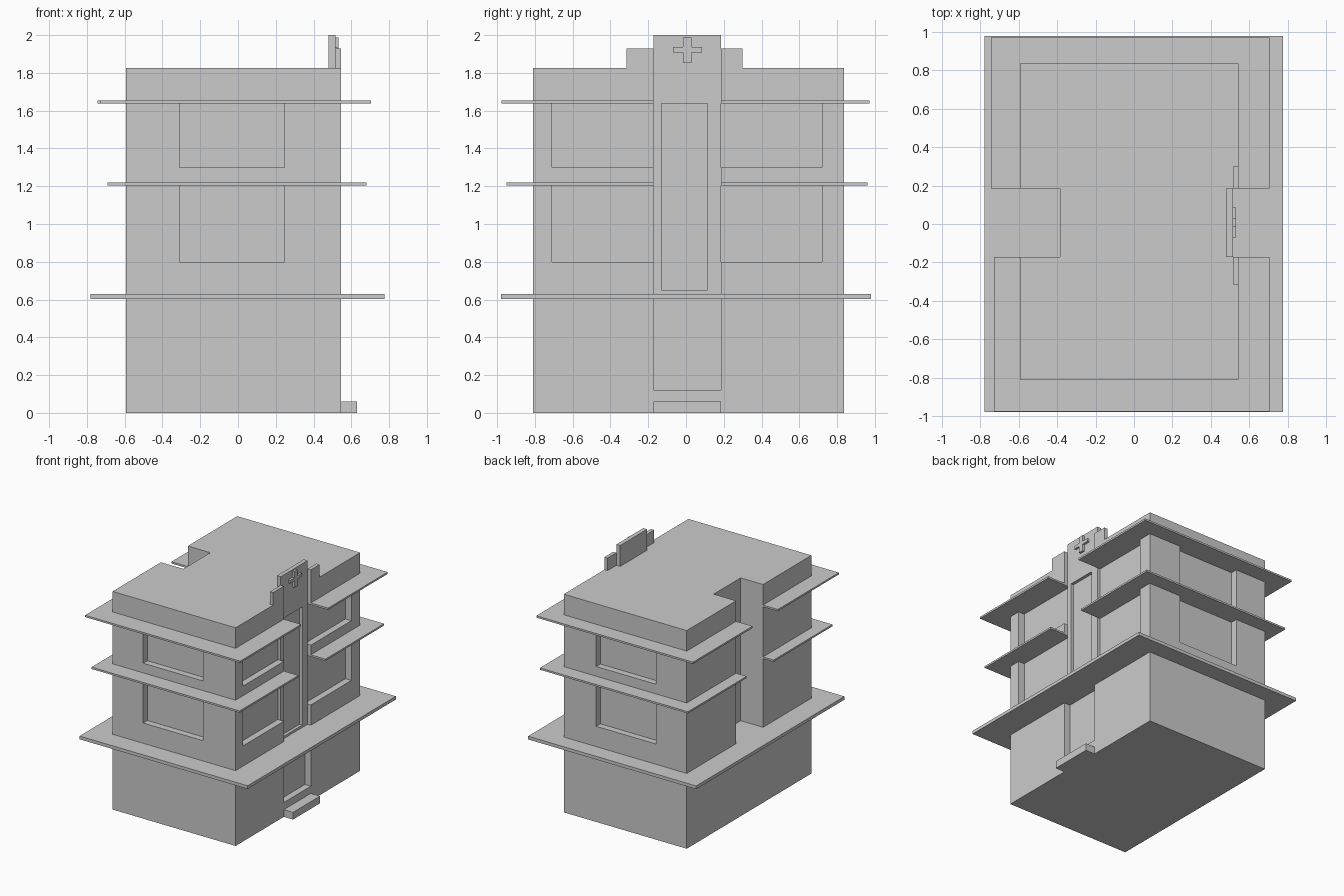
import bpy, bmesh
from mathutils import Vector

if "Cube" in bpy.data.objects:
    bpy.data.objects.remove(bpy.data.objects["Cube"])


def box(name, x, y, z):
    """Box from (min, max) ranges."""
    bm = bmesh.new()
    bmesh.ops.create_cube(bm, size=1)
    for v in bm.verts:
        v.co = Vector([r[0] if c < 0 else r[1] for c, r in zip(v.co, (x, y, z))])
    me = bpy.data.meshes.new(name)
    bm.to_mesh(me)
    bm.free()
    ob = bpy.data.objects.new(name, me)
    bpy.context.collection.objects.link(ob)
    return ob


def cut(target, x, y, z):
    """Subtract a box, apply, and remove the cutter."""
    cutter = box("cutter", x, y, z)
    cutter.hide_render = True
    mod = target.modifiers.new("cut", 'BOOLEAN')
    mod.operation = 'DIFFERENCE'
    mod.solver = 'EXACT'
    mod.object = cutter
    bpy.context.view_layer.objects.active = target
    bpy.ops.object.modifier_apply(modifier=mod.name)
    bpy.data.objects.remove(cutter, do_unlink=True)


X0, X1 = -0.593, 0.545      # wall faces
Y0, Y1 = -0.81, 0.837
C0, C1 = -0.172, 0.184      # central bay
DEPTH = 0.055

# Main block with rear shaft, entrance bay and door recess
body = box("building_body", (X0, X1), (Y0, Y1), (0, 1.825))
cut(body, (-1, -0.385), (C0, C1), (0.615, 2))
cut(body, (0.48, 1), (C0, C1), (0.615, 2))
cut(body, (X1 - DEPTH, 1), (C0, C1), (0.12, 0.605))

# Window recesses on two floors
for z in ((0.80, 1.21), (1.30, 1.645)):
    cut(body, (-0.31, 0.245), (-1, Y0 + DEPTH), z)
    cut(body, (-0.31, 0.245), (Y1 - DEPTH, 1), z)
    cut(body, (X1 - DEPTH, 1), (-0.71, C0), z)
    cut(body, (X1 - DEPTH, 1), (C1, 0.72), z)

# Overhanging slabs: the upper two are split at the central bay
box("lower_slab", (-0.78, 0.775), (-0.98, 0.98), (0.603, 0.63))
box("middle_slab_front", (-0.69, 0.68), (-0.95, C0), (1.204, 1.219))
box("middle_slab_back", (-0.69, 0.68), (C1, 0.96), (1.204, 1.219))
box("upper_slab_front", (-0.73, 0.705), (-0.978, C0), (1.638, 1.653))
box("upper_slab_back", (-0.745, 0.705), (C1, 0.972), (1.638, 1.653))

# Central column with tall window, rising above the roof
column = box("entrance_column", (0.48, 0.515), (C0, C1), (0.62, 2.0))
cut(column, (0.49, 1), (-0.13, 0.115), (0.65, 1.638))

# Parapet wings beside the column
for side, y in (("left", (-0.315, C0)), ("right", (C1, 0.30))):
    box("parapet_wing_" + side, (0.515, X1), y, (1.82, 1.93))

# Raised cross as one extruded plus-shaped outline
profile = [(-.07, 1.909), (-.015, 1.909), (-.015, 1.853), (.028, 1.853),
           (.028, 1.909), (.085, 1.909), (.085, 1.936), (.028, 1.936),
           (.028, 1.988), (-.015, 1.988), (-.015, 1.936), (-.07, 1.936)]
bm = bmesh.new()
face = bm.faces.new([bm.verts.new((0.51, y, z)) for y, z in profile])
ext = bmesh.ops.extrude_face_region(bm, geom=[face])
bmesh.ops.translate(bm, vec=(0.022, 0, 0),
                    verts=[g for g in ext["geom"] if isinstance(g, bmesh.types.BMVert)])
bmesh.ops.recalc_face_normals(bm, faces=bm.faces)
me = bpy.data.meshes.new("raised_cross")
bm.to_mesh(me)
bm.free()
bpy.context.collection.objects.link(bpy.data.objects.new("raised_cross", me))

# Door step
box("door_step", (X1, 0.63), (C0, C1), (0, 0.06))
